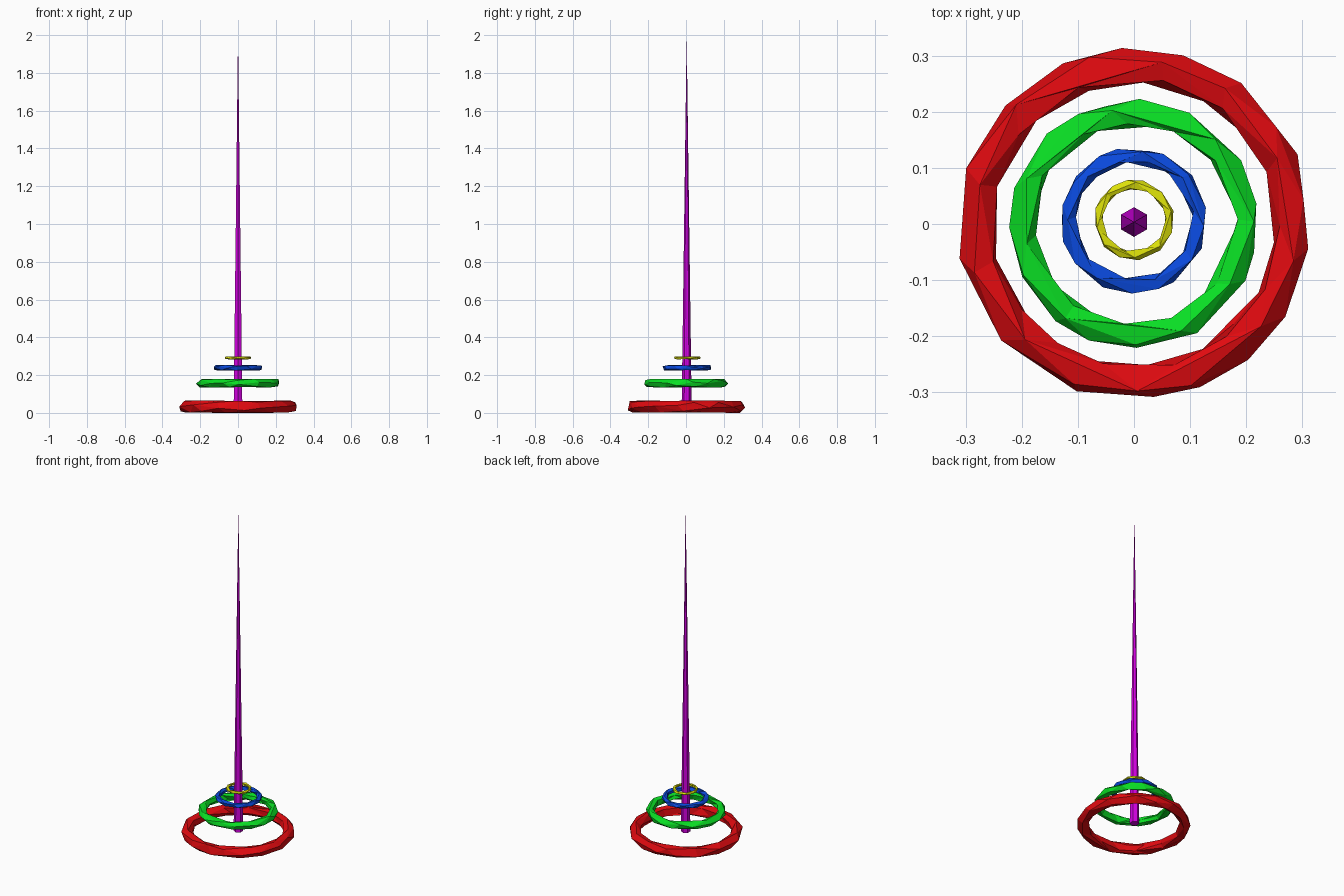
import bpy
import math

if "Cube" in bpy.data.objects:
    bpy.data.objects.remove(bpy.data.objects["Cube"])


def paint(obj, name, rgb):
    mat = bpy.data.materials.new(name)
    mat.diffuse_color = (*rgb, 1.0)
    mat.use_nodes = True
    mat.node_tree.nodes["Principled BSDF"].inputs["Base Color"].default_value = mat.diffuse_color
    obj.data.materials.append(mat)


def ring(name, major, minor, y, z, faces, rgb, turn):
    # Fine torus collapsed to irregular low-poly facets
    bpy.ops.mesh.primitive_torus_add(
        major_segments=48, minor_segments=12,
        major_radius=major, minor_radius=minor,
        location=(0, y, z), rotation=(0, 0, math.radians(turn)))
    obj = bpy.context.object
    obj.name = name
    dec = obj.modifiers.new("facets", 'DECIMATE')
    dec.ratio = faces / (48 * 12 * 2)
    bpy.ops.object.modifier_apply(modifier=dec.name)
    paint(obj, name + "_paint", rgb)
    return obj


# Stack of rings, large at the bottom to small at the top
ring("base_ring", 0.281, 0.031, 0.000, 0.033, 150, (0.75, 0.003, 0.005), 0)
ring("lower_ring", 0.198, 0.022, 0.000, 0.157, 120, (0.003, 0.75, 0.018), 40)
ring("upper_ring", 0.116, 0.0135, 0.006, 0.239, 110, (0.003, 0.07, 0.75), 75)
ring("top_ring", 0.063, 0.0075, 0.007, 0.291, 90, (0.72, 0.75, 0.003), 110)

# Tall six-sided spire tapering to a point
bottom, tip = 0.033, 2.0
bpy.ops.mesh.primitive_cone_add(
    vertices=6, radius1=0.0265, radius2=0, depth=tip - bottom,
    location=(0, 0.0035, (tip + bottom) / 2))
spire = bpy.context.object
spire.name = "spire"
paint(spire, "spire_paint", (0.65, 0.0, 0.75))
